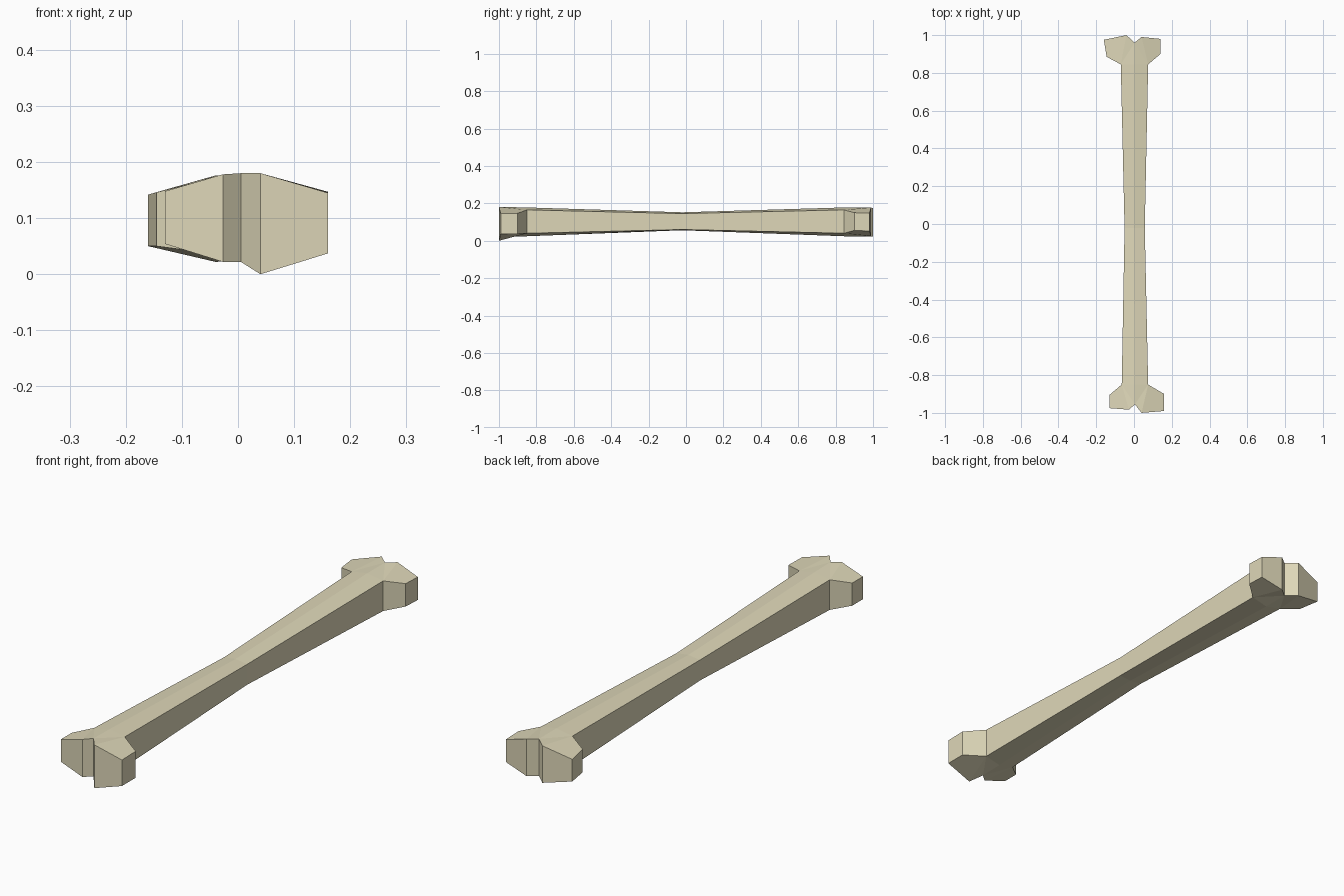
import bpy, bmesh

if "Cube" in bpy.data.objects:
    bpy.data.objects.remove(bpy.data.objects["Cube"])

mat = bpy.data.materials.new("old bone")
mat.diffuse_color = (0.73, 0.68, 0.48, 1)
mat.use_nodes = True
mat.node_tree.nodes["Principled BSDF"].inputs["Base Color"].default_value = mat.diffuse_color

# Each lobe: tip, outer, corner, shoulder as (x, y, z bottom, z top)
front_right = [(.04, -1, 0, .18), (.16, -.99, .037, .145), (.16, -.90, .037, .147), (.075, -.85, .04, .165)]
front_left = [(-.027, -.983, .022, .178), (-.13, -.975, .054, .148), (-.13, -.905, .054, .148), (-.065, -.85, .04, .165)]
back_right = [(.04, .99, .025, .178), (.14, .98, .052, .147), (.14, .90, .055, .15), (.075, .845, .04, .165)]
back_left = [(-.04, 1, .022, .176), (-.16, .975, .05, .142), (-.145, .885, .05, .146), (-.07, .845, .04, .165)]

# Notch and ridge points on the centre line, and the waist of the shaft
front_notch, front_ridge = (.005, -.955, .022, .18), (.005, -.85, .024, .178)
back_notch, back_ridge = (.003, .96, .024, .178), (.003, .845, .024, .178)
waist_left, waist_mid, waist_right = (-.05, -.02, .06, .145), (.003, -.02, .056, .152), (.057, -.02, .06, .145)

bm = bmesh.new()
cache = {}


def vert(p, top):
    key = (p, top)
    if key not in cache:
        cache[key] = bm.verts.new((p[0], p[1], p[3] if top else p[2]))
    return cache[key]


def cap(points):
    """Matching top and underside face."""
    bm.faces.new([vert(p, True) for p in points])
    bm.faces.new([vert(p, False) for p in reversed(points)])


# Knuckle lobes, fanned out from the shoulder
for lobe, notch, ridge in ((front_right, front_notch, front_ridge), (front_left, front_notch, front_ridge),
                           (back_right, back_notch, back_ridge), (back_left, back_notch, back_ridge)):
    tip, outer, corner, shoulder = lobe
    cap([ridge, notch, shoulder])
    cap([notch, tip, shoulder])
    cap([tip, outer, corner, shoulder])

# Shaft, narrowing to the waist
for fl, fr, waist in ((front_left, front_right, waist_left), (front_left, front_right, waist_right)):
    left = waist is waist_left
    f, b = (front_left, back_left) if left else (front_right, back_right)
    cap([f[3], front_ridge, waist_mid, waist])
    cap([waist, waist_mid, back_ridge, b[3]])

# Side walls around the outline
outline = ([front_notch] + front_right + [waist_right] + back_right[::-1] + [back_notch]
           + back_left + [waist_left] + front_left[::-1])
for a, b in zip(outline, outline[1:] + outline[:1]):
    bm.faces.new([vert(a, False), vert(b, False), vert(b, True), vert(a, True)])

bmesh.ops.recalc_face_normals(bm, faces=bm.faces)
mesh = bpy.data.meshes.new("bone")
bm.to_mesh(mesh)
mesh.materials.append(mat)
bone = bpy.data.objects.new("bone", mesh)
bpy.context.collection.objects.link(bone)
